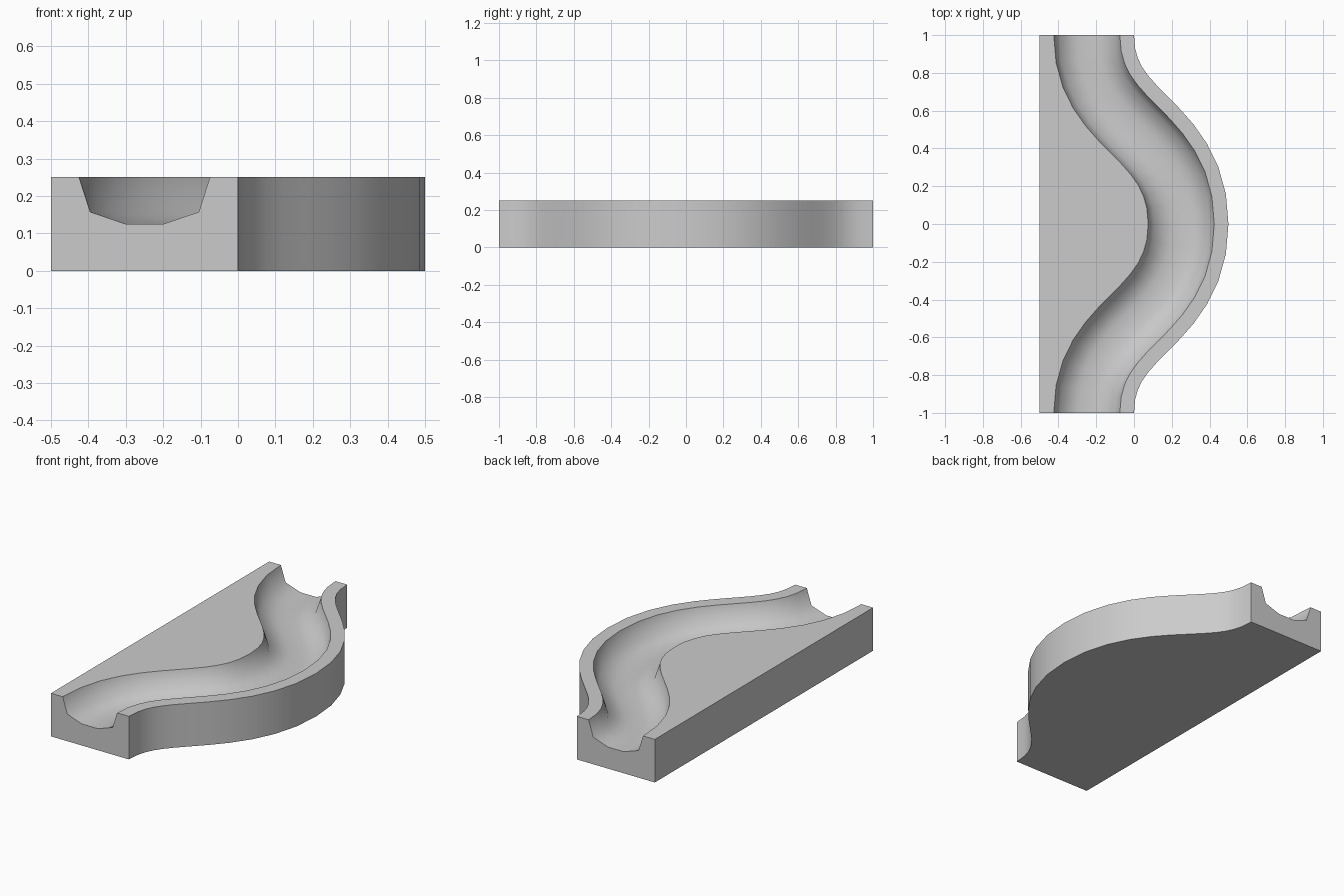
import bpy, bmesh, math
from mathutils import Vector

if "Cube" in bpy.data.objects:
    bpy.data.objects.remove(bpy.data.objects["Cube"])

H = 0.25
STEPS = 12
# Groove section: (sideways offset from path, height)
GROOVE = [(-0.175, H), (-0.145, 0.157), (-0.05, 0.125),
          (0.05, 0.125), (0.145, 0.157), (0.175, H)]


def path(t):
    """Point and right-hand normal on the S-bend from the back end to the middle."""
    p = [Vector(c) for c in ((-0.25, 1), (-0.25, 0.5), (0.25, 0.5), (0.25, 0))]
    s = 1 - t
    pos = s**3 * p[0] + 3*s*s*t * p[1] + 3*s*t*t * p[2] + t**3 * p[3]
    d = s*s * (p[1] - p[0]) + 2*s*t * (p[2] - p[1]) + t*t * (p[3] - p[2])
    d.normalize()
    return pos, Vector((-d.y, d.x))


def section(t, mirror):
    """Closed cross-section of the block at one path station."""
    pos, n = path(t)
    at = lambda off, z: (pos.x + n.x*off, mirror * (pos.y + n.y*off), z)
    y_side = at(-0.175, H)[1]
    return ([(-0.5, y_side, 0), (-0.5, y_side, H)]
            + [at(o, z) for o, z in GROOVE]
            + [at(0.25, H), at(0.25, 0)])


# Track block: sections swept along the mirrored bend, capped at both ends
stations = [(i / STEPS, 1) for i in range(STEPS + 1)]
stations += [(i / STEPS, -1) for i in reversed(range(STEPS))]
bm = bmesh.new()
rows = [[bm.verts.new(c) for c in section(t, m)] for t, m in stations]
for a, b in zip(rows, rows[1:]):
    for i in range(len(a)):
        j = (i + 1) % len(a)
        bm.faces.new((a[i], a[j], b[j], b[i]))
bm.faces.new(rows[0])
bm.faces.new(rows[-1])
bmesh.ops.recalc_face_normals(bm, faces=bm.faces)
mesh = bpy.data.meshes.new("curved_track")
bm.to_mesh(mesh)
bm.free()
track = bpy.data.objects.new("curved_track", mesh)
bpy.context.collection.objects.link(track)

# Smooth groove and outer wall, crisp rims
bpy.context.view_layer.objects.active = track
track.select_set(True)
bpy.ops.object.shade_smooth_by_angle(angle=math.radians(60))
